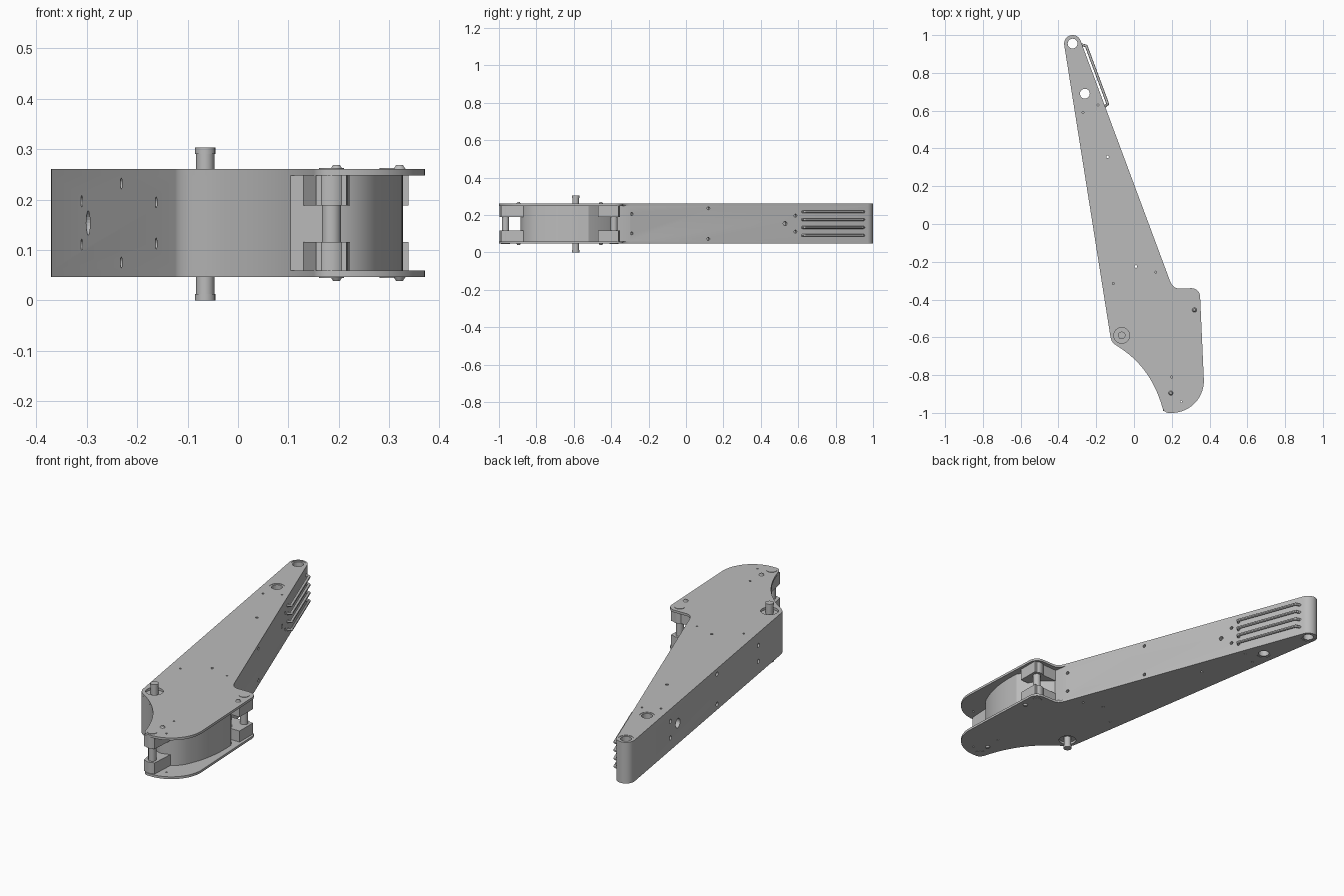
import bpy, bmesh
from math import sin, cos, radians
from mathutils import Vector

cube = bpy.data.objects.get("Cube")
if cube:
    bpy.data.objects.remove(cube)

metal = bpy.data.materials.new("grey_metal")
metal.use_nodes = True
grey = (0.5, 0.5, 0.5, 1)
metal.diffuse_color = grey
metal.node_tree.nodes["Principled BSDF"].inputs["Base Color"].default_value = grey

BOTTOM, TOP, THICK = 0.047, 0.26, 0.012
MID = (BOTTOM + TOP) / 2
TIP, EYE, PIVOT = (-0.325, 0.955), (-0.26, 0.69), (-0.065, -0.59)
FRONT_PIN, SIDE_PIN = (0.185, -0.965), (0.305, -0.385)


def add_object(name, bm, smooth=True):
    bmesh.ops.recalc_face_normals(bm, faces=bm.faces)
    mesh = bpy.data.meshes.new(name)
    bm.to_mesh(mesh)
    bm.free()
    mesh.materials.append(metal)
    obj = bpy.data.objects.new(name, mesh)
    bpy.context.collection.objects.link(obj)
    if smooth:
        bpy.ops.object.select_all(action='DESELECT')
        obj.select_set(True)
        bpy.context.view_layer.objects.active = obj
        bpy.ops.object.shade_smooth_by_angle(angle=radians(30))
    return obj


def arc(centre, r, start, end, n=14):
    angles = [radians(start + (end - start) * i / n) for i in range(n + 1)]
    return [(centre[0] + r * cos(a), centre[1] + r * sin(a)) for a in angles]


def bezier(a, b, c, n=16, stop=1.0):
    a, b, c = Vector(a), Vector(b), Vector(c)
    ts = [stop * i / n for i in range(1, n + 1)]
    return [tuple(a * (1 - t) ** 2 + b * 2 * t * (1 - t) + c * t * t) for t in ts]


def prism(bm, outline, z0, z1):
    face = bm.faces.new([bm.verts.new((x, y, z0)) for x, y in outline])
    new = bmesh.ops.extrude_face_region(bm, geom=[face])["geom"]
    bmesh.ops.translate(bm, verts=[v for v in new if isinstance(v, bmesh.types.BMVert)],
                        vec=(0, 0, z1 - z0))


def rod(bm, start, end, r, r2=None, sides=24):
    start, end = Vector(start), Vector(end)
    axis = end - start
    made = bmesh.ops.create_cone(bm, cap_ends=True, segments=sides, radius1=r,
                                 radius2=r if r2 is None else r2, depth=axis.length)
    matrix = axis.to_track_quat('Z', 'Y').to_matrix().to_4x4()
    matrix.translation = (start + end) / 2
    bmesh.ops.transform(bm, matrix=matrix, verts=made["verts"])


def upright(bm, xy, z0, z1, r, r2=None):
    rod(bm, (*xy, z0), (*xy, z1), r, r2)


def cut(obj, bm):
    cutter = add_object("cutter", bm, False)
    cutter.hide_render = True
    mod = obj.modifiers.new("holes", 'BOOLEAN')
    mod.object, mod.solver = cutter, 'EXACT'
    bpy.context.view_layer.objects.active = obj
    for m in list(obj.modifiers):
        if m.type == 'BOOLEAN':
            bpy.ops.object.modifier_apply(modifier=m.name)
    bpy.data.objects.remove(cutter)


def left_wall(y, z):
    return Vector((-0.3695 - (y - 0.948) * 0.1586, y, z)), Vector((-0.988, -0.156, 0))


def right_wall(y, z):
    return Vector((0.19 - (y + 0.30) * 0.372, y, z)), Vector((0.937, 0.349, 0))


# Shared outline pieces
tip = arc(TIP, 0.045, 20.4, 189)
heel = arc(PIVOT, 0.06, 189, 235, 6)
front_end = (0.15, -0.97)
hollow = ((-0.1, -0.64), (0.085, -0.745), front_end)
neck = (0.19, -0.30)

plate_outline = tip + heel + bezier(*hollow) + arc(FRONT_PIN, 0.035, 200, 262, 6)
plate_outline += arc((0.2, -0.83), 0.17, 270, 360, 18) + arc(SIDE_PIN, 0.045, 2, 90, 8)
plate_outline += bezier((0.24, -0.342), (0.205, -0.342), neck, 8)

# Inner body: long arm with a rounded drum between the plates
body_outline = tip + heel + bezier(*hollow, stop=0.72)
body_outline += bezier((0.15, -0.885), (0.25, -0.885), (0.285, -0.79), 10)
body_outline += bezier((0.285, -0.79), (0.325, -0.7), (0.327, -0.58), 8)
body_outline += [(0.325, -0.52), (0.26, -0.42), (0.2, -0.37)]
body_outline += [neck]

# Hole positions
small_through = [(-0.14, 0.355), (0.01, -0.225)]
small_blind = [(0.115, -0.255), (-0.11, -0.315), (-0.27, 0.59), (-0.19, 0.63),
               (0.2, -0.81), (0.25, -0.94)]


def vertical_holes(bm):
    for p in (TIP, EYE):
        upright(bm, p, -0.1, 0.4, 0.036)
    for p in small_through:
        upright(bm, p, -0.1, 0.4, 0.007)


# Top and bottom plates
for name, z in (("bottom_plate", BOTTOM), ("top_plate", TOP - THICK)):
    bm = bmesh.new()
    prism(bm, plate_outline, z, z + THICK)
    plate = add_object(name, bm)
    bm = bmesh.new()
    vertical_holes(bm)
    upright(bm, PIVOT, -0.1, 0.4, 0.042)
    for p in small_blind:
        upright(bm, p, -0.1, 0.4, 0.005)
    cut(plate, bm)

# Arm body with screw holes in both side walls
bm = bmesh.new()
prism(bm, body_outline, BOTTOM + THICK, TOP - THICK)
body = add_object("arm_body", bm)
bm = bmesh.new()
vertical_holes(bm)
holes = [(left_wall, 0.49, 0, 0.024)]
holes += [(left_wall, y, dz, 0.011) for y, d in ((0.57, 0.043), (0.076, 0.078), (-0.36, 0.041))
          for dz in (d, -d)]
holes += [(right_wall, 0.53, 0, 0.011)]
holes += [(right_wall, y, dz, 0.008) for y, d in ((0.585, 0.043), (0.12, 0.082), (-0.29, 0.052))
          for dz in (d, -d)]
for wall, y, dz, r in holes:
    p, n = wall(y, MID + dz)
    rod(bm, p + n * 0.02, p - n * 0.02, r)
cut(body, bm)

# Bushings lining the two large holes
for name, p in (("tip_bushing", TIP), ("eye_bushing", EYE)):
    bm = bmesh.new()
    upright(bm, p, BOTTOM + 0.002, TOP - 0.002, 0.036)
    bushing = add_object(name, bm)
    bm = bmesh.new()
    upright(bm, p, -0.1, 0.4, 0.026)
    cut(bushing, bm)

# Pivot pin with collars at both ends
bm = bmesh.new()
upright(bm, PIVOT, 0.004, 0.3, 0.018)
for a, b in ((0.0, 0.013), (0.29, 0.303)):
    upright(bm, PIVOT, a, b, 0.02)
add_object("pivot_pin", bm)

# Hinge pins, their collars, brackets and bolts
brackets = {
    "front": (FRONT_PIN, (0.195, -0.895), [(0.155, -0.99), (0.215, -0.99), (0.222, -0.87), (0.13, -0.87)]),
    "side": (SIDE_PIN, (0.32, -0.455), [(0.338, -0.47), (0.338, -0.36), (0.2, -0.365), (0.27, -0.47)]),
}
for name, (pin, bolt, shape) in brackets.items():
    bm = bmesh.new()
    upright(bm, pin, BOTTOM - 0.002, TOP + 0.002, 0.019)
    for a, b in ((BOTTOM - 0.002, BOTTOM + 0.01), (TOP - 0.01, TOP + 0.002)):
        upright(bm, pin, a, b, 0.025)
    for a, b in ((BOTTOM + THICK, 0.116), (0.188, TOP - THICK)):
        upright(bm, pin, a, b, 0.032)
    add_object(name + "_hinge_pin", bm)
    bm = bmesh.new()
    for a, b in ((BOTTOM + THICK, 0.116), (0.188, TOP - THICK)):
        prism(bm, shape, a, b)
    add_object(name + "_bracket", bm, False)
    bm = bmesh.new()
    upright(bm, bolt, TOP, TOP + 0.008, 0.012, 0.007)
    upright(bm, bolt, BOTTOM - 0.008, BOTTOM, 0.007, 0.012)
    add_object(name + "_bolts", bm)

# Four bent guard rails along the tip of the arm
bm = bmesh.new()
for z in (0.091, 0.133, 0.175, 0.217):
    a, n = right_wall(0.62, z)
    b, _ = right_wall(0.955, z)
    along = (b - a).normalized() * 0.02
    path = [a - n * 0.01, a + n * 0.018 + along * 0.5, b + n * 0.018 - along, b - n * 0.01]
    for p, q in zip(path, path[1:]):
        rod(bm, p, q, 0.007, sides=12)
    for p in path[1:3]:
        ball = bmesh.ops.create_uvsphere(bm, u_segments=12, v_segments=8, radius=0.007)
        bmesh.ops.translate(bm, verts=ball["verts"], vec=p)
add_object("guard_rails", bm)
